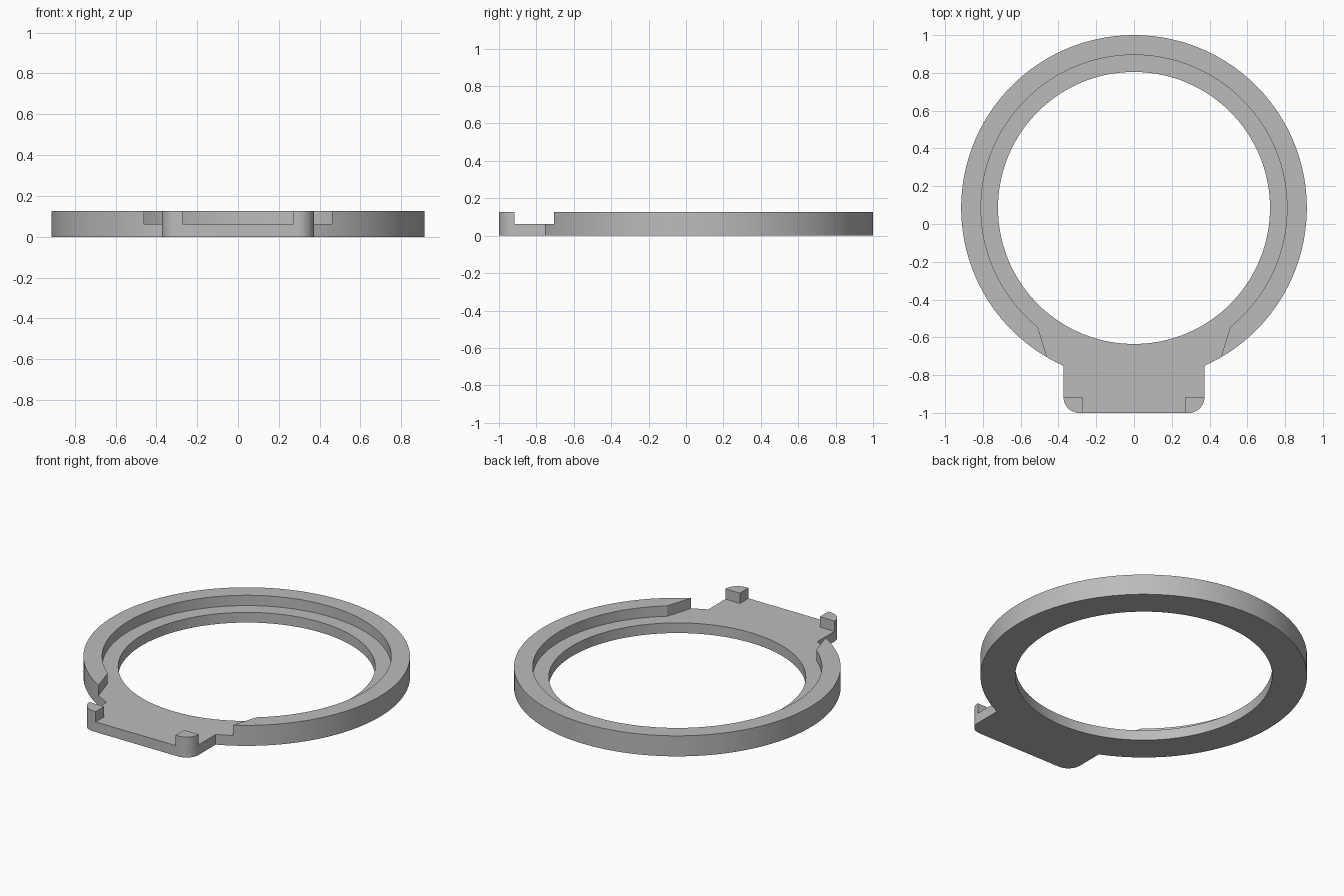
import bpy, bmesh
from math import atan2, cos, sin, pi, radians, sqrt

cube = bpy.data.objects.get("Cube")
if cube:
    bpy.data.objects.remove(cube)

HEIGHT, LEDGE = 0.127, 0.063
CY = 0.085                                  # ring centre on y
R_OUT, R_STEP, R_BORE = 0.915, 0.81, 0.72
TAB_X, TAB_Y, CORNER = 0.373, -1.0, 0.083
POST_X, POST_Y = 0.273, -0.917              # inner edges of the corner posts

grey = bpy.data.materials.new("plain grey")
grey.use_nodes = True
grey.diffuse_color = (0.5, 0.5, 0.5, 1)
grey.node_tree.nodes["Principled BSDF"].inputs["Base Color"].default_value = (0.5, 0.5, 0.5, 1)


def arc(cx, cy, r, start, end, steps):
    return [(cx + r * cos(start + (end - start) * i / steps),
             cy + r * sin(start + (end - start) * i / steps)) for i in range(steps + 1)]


def mirrored(half):
    """Close an outline given by its +x half, listed from back to front."""
    return half + [(-x, y) for x, y in reversed(half) if abs(x) > 1e-5]


def prism(name, outline, z0, z1):
    bm = bmesh.new()
    face = bm.faces.new([bm.verts.new((x, y, z0)) for x, y in outline])
    new = bmesh.ops.extrude_face_region(bm, geom=[face])["geom"]
    bmesh.ops.translate(bm, vec=(0, 0, z1 - z0),
                        verts=[g for g in new if isinstance(g, bmesh.types.BMVert)])
    bmesh.ops.recalc_face_normals(bm, faces=bm.faces)
    mesh = bpy.data.meshes.new(name)
    bm.to_mesh(mesh)
    bm.free()
    mesh.materials.append(grey)
    obj = bpy.data.objects.new(name, mesh)
    bpy.context.collection.objects.link(obj)
    return obj


def cut(body, cutter):
    mod = body.modifiers.new("cut", "BOOLEAN")
    mod.operation, mod.solver, mod.object = "DIFFERENCE", "EXACT", cutter
    bpy.context.view_layer.objects.active = body
    bpy.ops.object.modifier_apply(modifier=mod.name)
    bpy.data.objects.remove(cutter)


# Ring with a round-cornered tab at the front
joint = atan2(-sqrt(R_OUT ** 2 - TAB_X ** 2), TAB_X)
body = prism("ring_with_tab", mirrored(
    arc(0, CY, R_OUT, pi / 2, joint, 72)
    + arc(TAB_X - CORNER, TAB_Y + CORNER, CORNER, 0, -pi / 2, 12)), 0, HEIGHT)

# Stepped recess, opening over the tab and leaving two corner posts
gap = atan2(-0.63, 0.51)
cut(body, prism("recess_cutter", mirrored(
    arc(0, CY, R_STEP, pi / 2, gap, 72)
    + [(0.44, -0.77), (0.44, POST_Y), (POST_X, POST_Y), (POST_X, -1.1)]), LEDGE, 0.3))

# Through bore
cut(body, prism("bore_cutter", arc(0, CY, R_BORE, 0, 2 * pi, 144)[:-1], -0.1, 0.3))

bpy.ops.object.select_all(action="DESELECT")
body.select_set(True)
bpy.context.view_layer.objects.active = body
bpy.ops.object.shade_smooth_by_angle(angle=radians(30))
